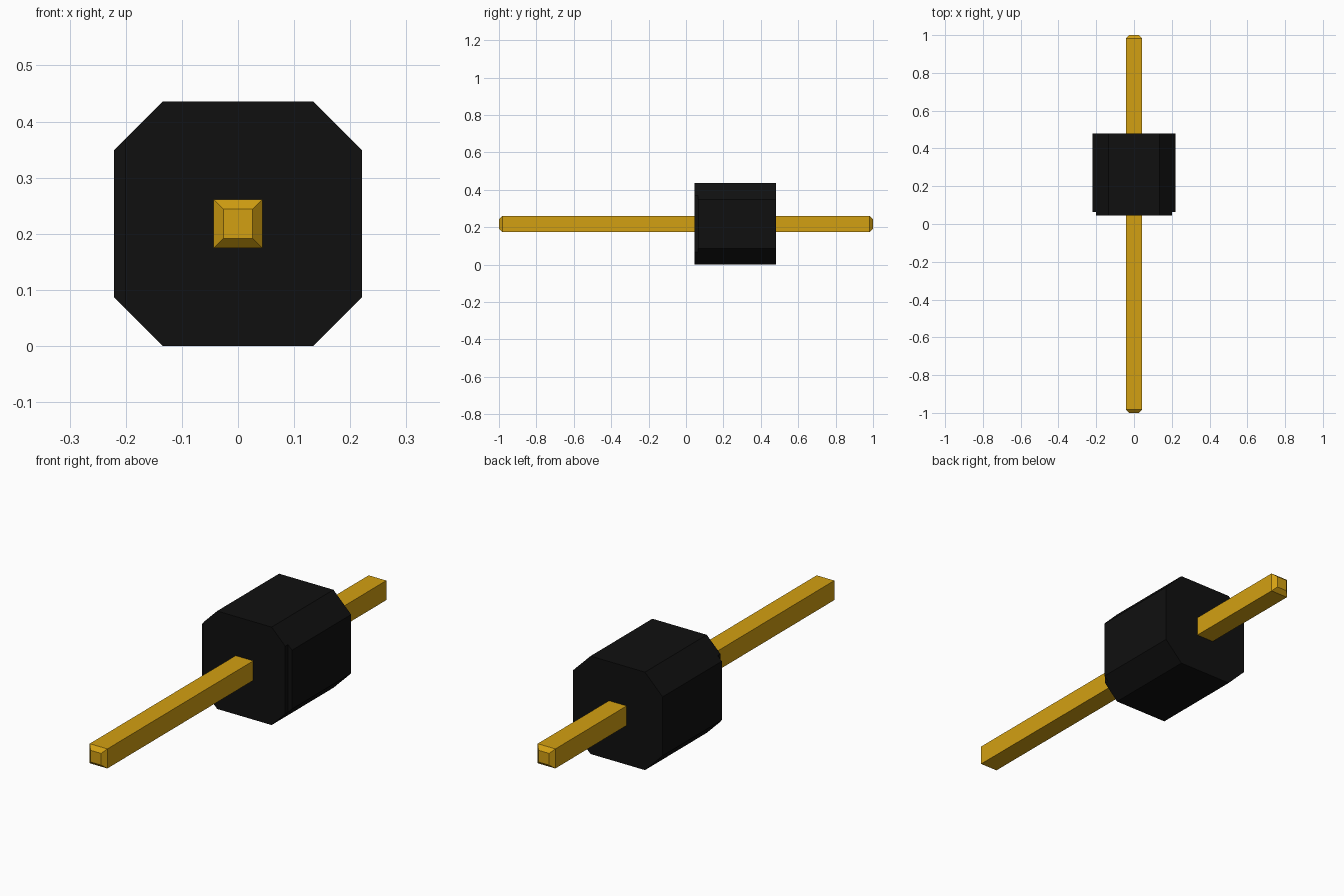
import bpy, bmesh

cube = bpy.data.objects.get("Cube")
if cube:
    bpy.data.objects.remove(cube, do_unlink=True)

CZ = 0.218  # height of the pin axis


def material(name, rgb, rough, metal=0.0):
    m = bpy.data.materials.new(name)
    m.use_nodes = True
    m.diffuse_color = (*rgb, 1)
    b = m.node_tree.nodes["Principled BSDF"]
    b.inputs["Base Color"].default_value = (*rgb, 1)
    b.inputs["Roughness"].default_value = rough
    b.inputs["Metallic"].default_value = metal
    return m


def loft(name, sections, mat):
    """Join matching (y, [(x, z), ...]) sections along y and cap both ends."""
    bm = bmesh.new()
    rings = [[bm.verts.new((x, y, CZ + z)) for x, z in pts] for y, pts in sections]
    n = len(rings[0])
    for a, b in zip(rings, rings[1:]):
        for i in range(n):
            j = (i + 1) % n
            bm.faces.new((a[i], a[j], b[j], b[i]))
    bm.faces.new(rings[0])
    bm.faces.new(rings[-1])
    bmesh.ops.recalc_face_normals(bm, faces=bm.faces)
    me = bpy.data.meshes.new(name)
    bm.to_mesh(me)
    bm.free()
    me.materials.append(mat)
    ob = bpy.data.objects.new(name, me)
    bpy.context.collection.objects.link(ob)
    return ob


def square(h):
    return [(-h, -h), (h, -h), (h, h), (-h, h)]


def octagon(w, zc):
    """Chamfered square; w is the half width, zc the height of the side corners."""
    x, z = 0.134, 0.218
    return [(-x, -z), (x, -z), (w, -zc), (w, zc), (x, z), (-x, z), (-w, zc), (-w, -zc)]


black = material("black plastic", (0.005, 0.005, 0.005), 0.6)
gold = material("gold metal", (0.65, 0.35, 0.006), 0.4)

# Housing, with a slightly narrower lip at the front
wide, narrow = octagon(0.221, 0.131), octagon(0.201, 0.151)
loft("housing", [(0.045, narrow), (0.064, narrow), (0.064, wide), (0.48, wide)], black)

# Square pin with tapered tips
loft("pin", [(-1, square(0.026)), (-0.981, square(0.0435)),
             (0.981, square(0.0435)), (1, square(0.026))], gold)
